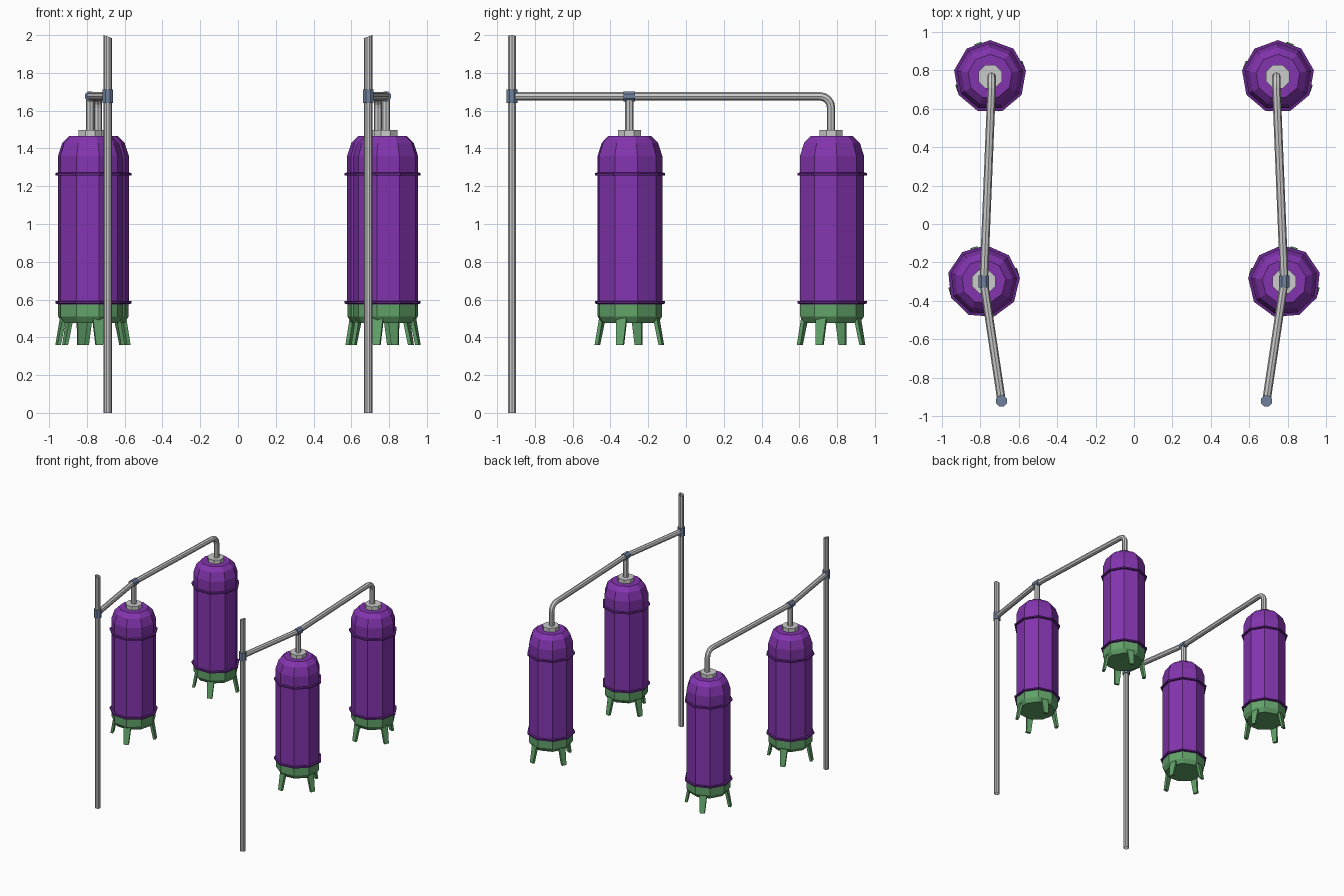
import bpy, bmesh, math
from mathutils import Vector, Matrix

if "Cube" in bpy.data.objects:
    bpy.data.objects.remove(bpy.data.objects["Cube"])


def material(name, col):
    m = bpy.data.materials.new(name)
    m.diffuse_color = (*col, 1)
    m.use_nodes = True
    m.node_tree.nodes["Principled BSDF"].inputs["Base Color"].default_value = m.diffuse_color
    return m


PURPLE = material("purple_shell", (0.23, 0.035, 0.43))
TRIM = material("dark_purple", (0.13, 0.02, 0.25))
GREEN = material("green_base", (0.12, 0.36, 0.14))
BLUE = material("blue_fitting", (0.16, 0.22, 0.34))


def finish(ob, mat):
    # every part is built on the right and mirrored to the left
    if mat:
        ob.data.materials.append(mat)
    ob.modifiers.new("mirror", 'MIRROR').use_mirror_merge = False


def from_bmesh(name, bm, mat=None):
    bmesh.ops.recalc_face_normals(bm, faces=bm.faces)
    me = bpy.data.meshes.new(name)
    bm.to_mesh(me)
    bm.free()
    ob = bpy.data.objects.new(name, me)
    bpy.context.collection.objects.link(ob)
    finish(ob, mat)
    return ob


def lathe(name, profile, matrix, sides, rot=0, mat=None, caps=True):
    bm = bmesh.new()
    rings = []
    for r, z in profile:
        ring = []
        for i in range(sides):
            a = math.radians(rot) + 2 * math.pi * i / sides
            ring.append(bm.verts.new(matrix @ Vector((r * math.cos(a), r * math.sin(a), z))))
        rings.append(ring)
    for lo, hi in zip(rings, rings[1:]):
        for i in range(sides):
            j = (i + 1) % sides
            bm.faces.new((lo[i], lo[j], hi[j], hi[i]))
    if caps:
        bm.faces.new(rings[0][::-1])
        bm.faces.new(rings[-1])
    return from_bmesh(name, bm, mat)


def pipe(name, points, radius):
    cu = bpy.data.curves.new(name, 'CURVE')
    cu.dimensions = '3D'
    cu.bevel_depth = radius
    cu.bevel_resolution = 2
    cu.use_fill_caps = True
    sp = cu.splines.new('POLY')
    sp.points.add(len(points) - 1)
    for p, co in zip(sp.points, points):
        p.co = (*co, 1)
    sp.use_smooth = False
    ob = bpy.data.objects.new(name, cu)
    bpy.context.collection.objects.link(ob)
    bpy.ops.object.select_all(action='DESELECT')
    ob.select_set(True)
    bpy.context.view_layer.objects.active = ob
    bpy.ops.object.convert(target='MESH')
    finish(bpy.context.object, None)


def tank(name, x, y, rot):
    at = Matrix.Translation((x, y, 0))
    # shell with faceted dome
    lathe(name + "_shell", [(0.175, 0.575), (0.175, 1.36), (0.152, 1.43), (0.116, 1.465)],
          at, 9, rot, PURPLE)
    # thin trim bands
    for label, z in (("lower", 0.585), ("upper", 1.264)):
        lathe(f"{name}_{label}_band", [(0.172, z - 0.009), (0.19, z - 0.006),
                                       (0.19, z + 0.006), (0.172, z + 0.009)], at, 9, rot, TRIM)
    # tapered base
    lathe(name + "_base", [(0.15, 0.475), (0.174, 0.51), (0.174, 0.578)], at, 9, rot, GREEN)
    # grey neck
    lathe(name + "_neck", [(0.066, 1.46), (0.066, 1.498)], at, 8, 22.5)
    # four splayed feet
    bm = bmesh.new()
    for k in range(4):
        spin = at @ Matrix.Rotation(math.radians(rot - 110 + 90 * k), 4, 'Z')
        for v in bmesh.ops.create_cube(bm, size=1)["verts"]:
            top = v.co.z > 0
            r = (0.148 if top else 0.176) + v.co.x * 0.02
            w = v.co.y * (0.058 if top else 0.038)
            v.co = spin @ Vector((r, w, 0.505 if top else 0.36))
    from_bmesh(name + "_feet", bm, GREEN)


FRONT, REAR, POLE = (0.783, -0.30), (0.75, 0.768), (0.69, -0.922)
Z, BEND, R = 1.676, 0.06, 0.022

tank("front_tank", *FRONT, 94)
tank("rear_tank", *REAR, 90)

# open upright pole with a slightly slanted top
pole = lathe("pole", [(0.022, 0), (0.022, 2.0)], Matrix.Translation((*POLE, 0)), 10, 0, None, False)
for v in pole.data.vertices:
    if v.co.z > 1:
        v.co.z = 2.0 - 0.35 * (POLE[0] + 0.022 - v.co.x)

# overhead arm, bending down into the rear tank
arm = [(*POLE, Z), (*FRONT, Z)]
end = Vector((REAR[0] - 0.008, REAR[1], Z))
for i in range(5):
    a = math.radians(22.5 * i)
    arm.append((end.x, end.y - BEND + BEND * math.sin(a), Z - BEND + BEND * math.cos(a)))
arm.append((end.x, end.y, 1.48))
pipe("overhead_arm", arm, R)
pipe("front_drop_pipe", [(*FRONT, Z), (*FRONT, 1.48)], R)

# blue fittings: collar on the pole, sleeve and socket at the tee
lathe("pole_collar", [(0.031, -0.035), (0.031, 0.035)], Matrix.Translation((*POLE, Z)), 8, 22.5, BLUE)
along = Matrix.Translation((*FRONT, Z)) @ Matrix.Rotation(math.radians(-90), 4, 'X')
lathe("tee_sleeve", [(0.029, -0.031), (0.029, 0.031)], along, 8, 22.5, BLUE)
